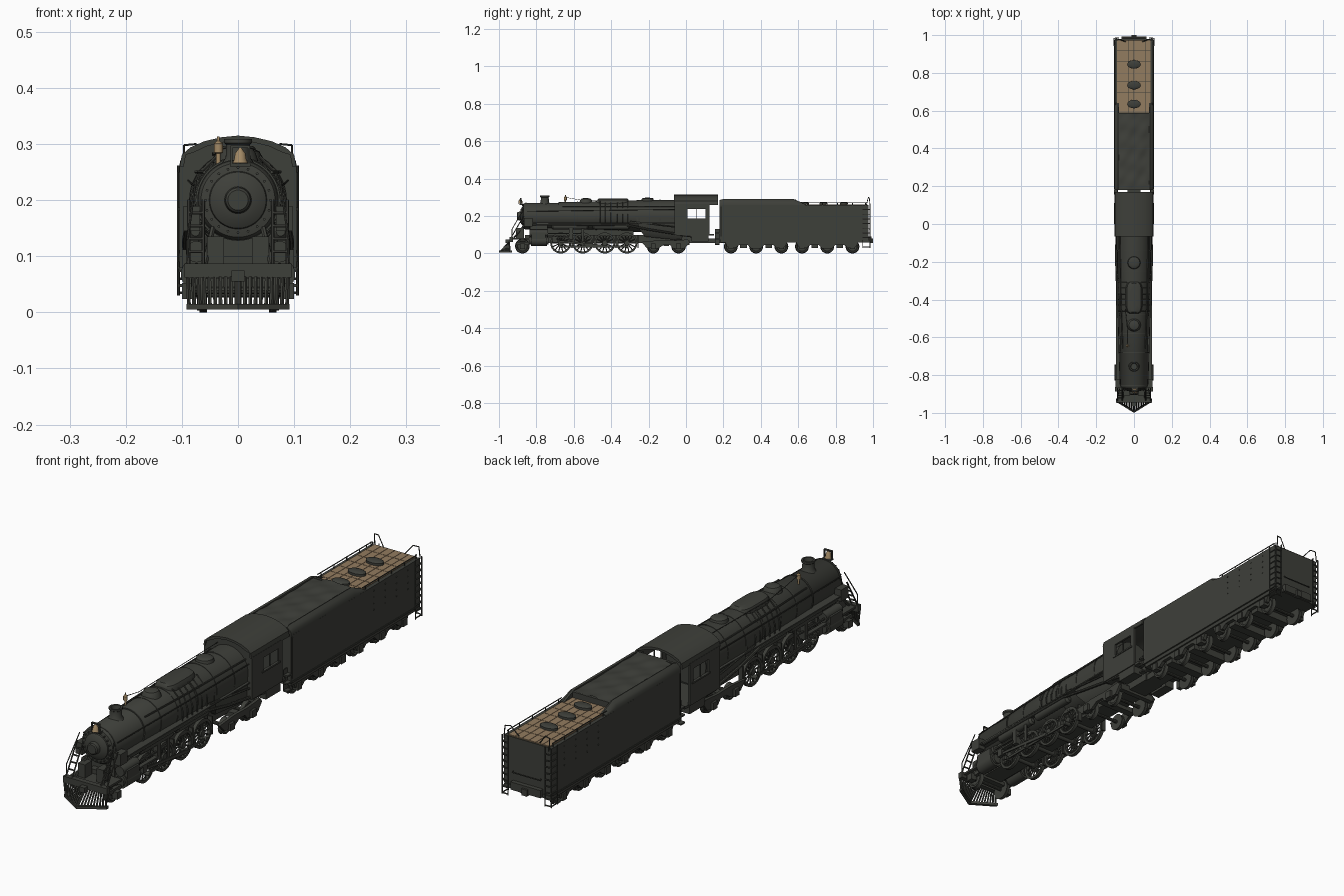
import bpy, bmesh, math
from mathutils import Vector

def material(name, c):
    m = bpy.data.materials.new(name)
    m.diffuse_color = (*c, 1)
    return m

IRON = material("dark_iron", (0.048, 0.050, 0.042))
BRASS = material("brass", (0.36, 0.25, 0.13))
WOOD = material("deck_wood", (0.29, 0.20, 0.115))

# ---------- helpers ----------
def finish(name, bm, mat=IRON, mirror=False):
    if mirror:
        d = bmesh.ops.duplicate(bm, geom=bm.verts[:] + bm.edges[:] + bm.faces[:])["geom"]
        for v in d:
            if isinstance(v, bmesh.types.BMVert):
                v.co.x *= -1
    bmesh.ops.recalc_face_normals(bm, faces=bm.faces[:])
    me = bpy.data.meshes.new(name)
    bm.to_mesh(me)
    bm.free()
    me.materials.append(mat)
    me.polygons.foreach_set("use_smooth", [True] * len(me.polygons))
    me.set_sharp_from_angle(angle=math.radians(35))
    ob = bpy.data.objects.new(name, me)
    bpy.context.collection.objects.link(ob)
    return ob

def loft(bm, rings, closed=False):
    vs = [[bm.verts.new(p) for p in r] for r in rings]
    n, k = len(vs[0]), len(vs)
    for i in range(k if closed else k - 1):
        a, b = vs[i], vs[(i + 1) % k]
        for j in range(n):
            bm.faces.new((a[j], a[(j + 1) % n], b[(j + 1) % n], b[j]))
    if not closed:
        bm.faces.new(vs[0])
        bm.faces.new(vs[-1])

def lathe(bm, prof, c, axis="z", n=24, closed=False, s=(1, 1)):
    rings = []
    for r, h in prof:
        ring = []
        for i in range(n):
            a = 2 * math.pi * i / n
            u, v = r * s[0] * math.cos(a), r * s[1] * math.sin(a)
            p = {"x": (h, u, v), "y": (u, h, v), "z": (u, v, h)}[axis]
            ring.append(Vector(c) + Vector(p))
        rings.append(ring)
    loft(bm, rings, closed)

def cyl(bm, c, r, h, axis="z", n=20):
    lathe(bm, [(r, -h / 2), (r, h / 2)], c, axis, n)

def box(bm, x0, x1, y0, y1, z0, z1):
    loft(bm, [[(x0, y0, z), (x1, y0, z), (x1, y1, z), (x0, y1, z)] for z in (z0, z1)])

def tube(bm, pts, r, n=6):
    for a, b in zip(pts, pts[1:]):
        a, b = Vector(a), Vector(b)
        q = (b - a).to_track_quat("Z", "Y")
        ring = [q @ Vector((r * math.cos(t * 6.2832 / n), r * math.sin(t * 6.2832 / n), 0)) for t in range(n)]
        loft(bm, [[a + p for p in ring], [b + p for p in ring]])

def side_prism(bm, prof, x0, x1):  # profile of (y, z)
    loft(bm, [[(x, y, z) for y, z in prof] for x in (x0, x1)])

def part(name, fn, items, mat=IRON, mirror=False):
    bm = bmesh.new()
    for it in items:
        fn(bm, *it)
    return finish(name, bm, mat, mirror)

# ---------- boiler ----------
part("boiler", lathe, [([(0.05, -0.872), (0.066, -0.868), (0.071, -0.86), (0.071, -0.68), (0.074, -0.675),
     (0.080, -0.40), (0.085, -0.25), (0.086, 0.0)], (0, 0, 0.2), "y", 48)])
part("boiler_bands", lathe, [([(r, -0.003), (r, 0.003)], (0, y, 0.2), "y", 48) for y, r in
     ((-0.855, 0.0725), (-0.68, 0.0755), (-0.58, 0.0775), (-0.48, 0.0795), (-0.36, 0.083), (-0.25, 0.0865), (-0.14, 0.0872))])
part("smokebox_door", lathe, [([(0.052, 0), (0.050, -0.006), (0.036, -0.014), (0.024, -0.016), (0.022, -0.03),
     (0.018, -0.034)], (0, -0.870, 0.2), "y", 40)])
part("door_bolts", cyl, [((0.058 * math.cos(a * math.pi / 10), -0.874, 0.2 + 0.058 * math.sin(a * math.pi / 10)),
     0.0026, 0.008, "y", 6) for a in range(20)])
part("smokestack", lathe, [([(0.030, 0), (0.022, 0.012), (0.021, 0.035), (0.025, 0.038), (0.025, 0.045), (0.018, 0.045),
     (0.016, 0.03)], (0, -0.755, 0.264), "z", 28)])
part("steam_domes", lathe, [
    ([(0.036, 0), (0.031, 0.015), (0.026, 0.022), (0.012, 0.026)], (0, -0.535, 0.27), "z", 28),
    ([(0.034, 0), (0.031, 0.012), (0.027, 0.015), (0.012, 0.017)], (0, -0.205, 0.281), "z", 28)])
def capsule(bm, w, y, z0, rows):  # long rounded dome
    loft(bm, [[(math.copysign(abs(math.cos(t)) ** .5, math.cos(t)) * w * k,
                y + math.copysign(abs(math.sin(t)) ** .5, math.sin(t)) * 0.085 * (0.8 + 0.2 * k), z0 + h)
               for t in [2 * math.pi * i / 32 for i in range(32)]] for k, h in rows])
part("sand_dome", capsule, [(0.045, -0.39, 0.262, ((1, 0), (1, 0.012), (0.85, 0.025), (0.5, 0.032)))])
part("sand_pipes", tube, [([(0.038, y, 0.278), (0.066, y, 0.25), (0.084, y, 0.2), (0.082, y, 0.165)], 0.0025)
     for y in (-0.46, -0.43, -0.40, -0.37, -0.34, -0.31)], mirror=True)
part("firebox_skirt", loft, [([[(-0.085, -0.27, 0.2), (0.085, -0.27, 0.2), (0.085, -0.01, 0.2), (-0.085, -0.01, 0.2)],
     [(-0.08, -0.25, 0.13), (0.08, -0.25, 0.13), (0.08, -0.01, 0.1), (-0.08, -0.01, 0.1)],
     [(-0.055, -0.22, 0.09), (0.055, -0.22, 0.09), (0.055, -0.03, 0.07), (-0.055, -0.03, 0.07)]],)])
part("boiler_rail", tube, [([(0.074, -0.85, 0.225), (0.084, -0.5, 0.23), (0.089, -0.06, 0.235)], 0.002),
     ([(0.06, -0.66, 0.25), (0.07, -0.4, 0.25), (0.075, -0.06, 0.25)], 0.003)], mirror=True)
part("whistle_cord", tube, [([(-0.035, -0.645, 0.30), (-0.035, -0.56, 0.285), (-0.045, -0.45, 0.28), (-0.045, -0.06, 0.285)], 0.0013)])

# ---------- brass bell and whistle ----------
part("bell", lathe, [([(0.014, 0), (0.011, 0.006), (0.009, 0.018), (0.004, 0.024), (0.002, 0.03)], (0.004, -0.885, 0.266), "z", 20)], BRASS)
part("bell_bracket", box, [(-0.014, 0.022, -0.89, -0.855, 0.26, 0.265), (-0.013, -0.01, -0.888, -0.88, 0.26, 0.295),
     (0.018, 0.021, -0.888, -0.88, 0.26, 0.295), (-0.013, 0.021, -0.888, -0.88, 0.293, 0.297)])
part("whistle", lathe, [([(0.004, 0), (0.004, 0.02), (0.008, 0.022), (0.008, 0.038), (0.003, 0.042), (0.002, 0.05)],
     (-0.035, -0.645, 0.263), "z", 12)], BRASS)

# ---------- running gear sides ----------
part("running_boards", box, [(0.06, 0.093, -0.83, -0.06, 0.160, 0.165), (0.068, 0.097, -0.865, -0.82, 0.145, 0.19)], mirror=True)
part("air_tanks", lathe, [([(0.008, a), (0.016, a + 0.008), (0.016, b - 0.008), (0.008, b)], (0.076, 0, 0.144), "y", 16)
     for a, b in ((-0.72, -0.52), (-0.50, -0.30))], mirror=True)
part("side_pipes", tube, [([(0.09, -0.80, 0.155), (0.09, -0.32, 0.152), (0.094, -0.2, 0.128), (0.092, 0.05, 0.088)], 0.006, 8),
     ([(0.086, -0.30, 0.17), (0.092, -0.05, 0.14)], 0.004)], mirror=True)
part("main_frame", box, [(-0.04, 0.04, -0.86, 0.12, 0.055, 0.10), (-0.03, 0.03, -0.78, -0.28, 0.09, 0.14),
     (-0.05, 0.05, -0.835, -0.74, 0.06, 0.15), (-0.035, 0.035, 0.1, 0.22, 0.055, 0.08)])
part("cylinders", cyl, [((0.074, -0.787, 0.068), 0.028, 0.085, "y", 24), ((0.074, -0.787, 0.108), 0.019, 0.10, "y", 20),
     ((0.074, -0.787, 0.068), 0.020, 0.105, "y", 20)], mirror=True)
part("cylinder_block", box, [(0.045, 0.1, -0.825, -0.75, 0.065, 0.112)], mirror=True)

# ---------- wheels ----------
def spoked(bm, x, y, r, spokes, turn):
    lathe(bm, [(r, -0.007), (r, 0.007), (r * .82, 0.007), (r * .82, -0.007)], (x, y, r), "x", 32, True)
    cyl(bm, (x, y, r), r * .24, 0.018, "x", 16)
    for i in range(spokes):
        a = 2 * math.pi * i / spokes
        d = Vector((0, math.cos(a), math.sin(a)))
        tube(bm, [Vector((x, y, r)) + d * r * .15, Vector((x, y, r)) + d * r * .85], r * .055, 5)
    arc = [turn + (i - 4) * 0.16 for i in range(9)]  # counterweight
    side_prism(bm, [(y + math.cos(t) * r * .86, r + math.sin(t) * r * .86) for t in arc], x - 0.005, x + 0.006)
DRIVERS = (-0.67, -0.552, -0.434, -0.316)
part("driving_wheels", spoked, [(0.062, y, 0.056, 14, 1.57) for y in DRIVERS], mirror=True)
part("driver_axles", cyl, [((0, y, 0.056), 0.01, 0.12, "x", 12) for y in DRIVERS])
part("crank_pins", cyl, [((0.076, y, 0.038), 0.008, 0.026, "x", 12) for y in DRIVERS], mirror=True)
part("side_rods", box, [(0.076, 0.081, -0.67, -0.316, 0.033, 0.043)], mirror=True)
part("main_rods", side_prism, [([(-0.70, 0.073), (-0.70, 0.063), (-0.434, 0.031), (-0.434, 0.045)], 0.083, 0.088)], mirror=True)
part("valve_gear", box, [(0.075, 0.092, -0.74, -0.62, 0.083, 0.09), (0.078, 0.092, -0.715, -0.69, 0.058, 0.085),
     (0.07, 0.09, -0.625, -0.605, 0.075, 0.15), (0.08, 0.086, -0.74, -0.55, 0.104, 0.110), (0.083, 0.088, -0.56, -0.545, 0.06, 0.145)], mirror=True)
part("brake_hangers", box, [(0.05, 0.068, y + 0.057, y + 0.063, 0.03, 0.10) for y in DRIVERS], mirror=True)

TRUCK = ((-0.875, 0.036), (-0.175, 0.030), (-0.04, 0.036))
TENDER = [(y, 0.034) for y in (0.24, 0.375, 0.51, 0.62, 0.755, 0.89)]
part("small_wheels", lathe, [([(r + .003, -0.008), (r, -0.003), (r, 0.007), (r * .8, 0.007), (r * .7, 0.003), (r * .3, 0.003),
     (r * .3, 0.008)], (0.066, y, r + .003), "x", 24) for y, r in TRUCK + tuple(TENDER)], mirror=True)
part("small_axles", cyl, [((0, y, r + .003), 0.007, 0.18, "x", 10) for y, r in TRUCK + tuple(TENDER)])
part("axle_boxes", box, [(0.076, 0.1, y - 0.013, y + 0.013, 0.024, 0.052) for y, r in TRUCK + tuple(TENDER)], mirror=True)
part("lead_truck_frame", box, [(0.076, 0.084, -0.91, -0.84, 0.045, 0.06), (-0.08, 0.08, -0.88, -0.85, 0.045, 0.06)], mirror=True)
part("trailing_truck_frame", side_prism, [([(-0.24, 0.062), (-0.21, 0.03), (-0.15, 0.026), (-0.12, 0.045), (-0.085, 0.045),
     (-0.07, 0.026), (-0.005, 0.028), (0.02, 0.06), (0.01, 0.075), (-0.07, 0.068), (-0.15, 0.07)], 0.078, 0.09)], mirror=True)
part("trailing_truck_beams", box, [(-0.08, 0.08, -0.12, -0.09, 0.04, 0.06), (-0.08, 0.08, 0.0, 0.02, 0.045, 0.07)])

# ---------- pilot ----------
part("pilot_beam", box, [(-0.095, 0.095, -0.945, -0.925, 0.062, 0.087), (-0.085, 0.085, -0.93, -0.84, 0.075, 0.083),
     (-0.012, 0.012, -0.965, -0.94, 0.055, 0.075)])
def pilot_bar(bm, t):
    tube(bm, [(0.09 * t, -0.945, 0.062), (0.088 * t, -0.994 + 0.055 * t, 0.012)], 0.0036, 5)
part("pilot_bars", pilot_bar, [(0.03 + i * 0.107,) for i in range(10)], mirror=True)
part("pilot_foot", loft, [([[(0, -1, z), (0.092, -0.943, z), (0.092, -0.93, z), (0, -0.985, z)] for z in (0.005, 0.015)],)], mirror=True)
part("front_steps", tube, [([(x, -0.935, 0.085), (x, -0.868, 0.2)], 0.003) for x in (0.062, 0.088)] +
     [([(0.062, -0.935 + .0134 * i, 0.085 + .023 * i), (0.088, -0.935 + .0134 * i, 0.085 + .023 * i)], 0.003) for i in range(1, 5)] +
     [([(0.06, -0.92, 0.083), (0.045, -0.865, 0.15)], 0.005), ([(0.09, -0.93, 0.085), (0.09, -0.93, 0.13), (0.075, -0.87, 0.235)], 0.002)], mirror=True)
part("pilot_deck_boxes", box, [(0.025, 0.055, -0.91, -0.865, 0.083, 0.135)], mirror=True)

# ---------- cab ----------
ARCH = [(0.104, 0.26), (0.100, 0.281), (0.085, 0.294), (0.060, 0.305), (0.030, 0.312)]
OUTER = ARCH + [(0, 0.315)] + [(-x, z) for x, z in ARCH[::-1]]
INNER = [(x * 0.93, z - 0.009 if abs(x) < 0.1 else z) for x, z in OUTER]
part("cab_roof", loft, [([[(x, y, z) for x, z in OUTER + INNER[::-1]] for y in (-0.065, 0.17)],)])
part("cab_front_wall", loft, [([[(x, y, z) for x, z in [(-0.1, 0.1), (0.1, 0.1)] + INNER] for y in (-0.06, -0.05)],)])
part("cab_sides", box, [(0.096, 0.104, -0.062, 0.125, 0.1, 0.187), (0.096, 0.104, -0.062, 0.125, 0.238, 0.265),
     (0.096, 0.104, -0.062, 0.008, 0.187, 0.238), (0.096, 0.104, 0.103, 0.125, 0.187, 0.238),
     (0.103, 0.107, 0.0, 0.112, 0.181, 0.187), (0.098, 0.102, 0.053, 0.056, 0.187, 0.238)], mirror=True)
part("cab_floor", box, [(-0.1, 0.1, -0.05, 0.15, 0.095, 0.105)])
part("cab_steps", box, [(0.085, 0.105, 0.155, 0.18, z, z + 0.006) for z in (0.045, 0.075, 0.105)] +
     [(0.085, 0.089, 0.155, 0.18, 0.045, 0.13), (0.06, 0.1, 0.03, 0.12, 0.065, 0.095)], mirror=True)

# ---------- tender ----------
part("tender_body", box, [(-0.104, 0.104, 0.18, 0.975, 0.072, 0.258), (-0.1, 0.1, 0.185, 0.98, 0.058, 0.072),
     (-0.106, 0.106, 0.182, 0.972, 0.072, 0.078), (-0.085, 0.085, 0.18, 0.19, 0.25, 0.285)])
SH = [(0.104, 0.256), (0.103, 0.27), (0.097, 0.282), (0.086, 0.291), (0.079, 0.288), (0.079, 0.256)]
part("coal_bunker_shoulders", loft, [([[(x, y, 0.256 + (z - 0.256) * k) for x, z in SH]
     for y, k in ((0.18, 0.85), (0.2, 1), (0.575, 1), (0.64, 0.2))],)], mirror=True)
bm = bmesh.new()  # uneven coal load
bmesh.ops.create_grid(bm, x_segments=14, y_segments=30, size=1)
for v in bm.verts:
    x, y = v.co.x * 0.082, 0.387 + v.co.y * 0.2
    bump = 0.003 * math.sin(x * 50 + y * 23) * math.cos(y * 41 - x * 28) + 0.001 * math.sin(x * 90 - y * 70)
    v.co = (x, y, 0.282 + bump + 0.006 * (1 - v.co.x ** 2))
finish("coal_load", bm)
part("bunker_rear_plate", box, [(-0.082, 0.082, 0.578, 0.588, 0.25, 0.284)])
part("deck_planks", box, [(-0.09 + i * 0.03, -0.0615 + i * 0.03, 0.589 + j * 0.0548, 0.642 + j * 0.0548, 0.256, 0.262)
     for i in range(6) for j in range(7)], WOOD)
part("water_hatches", lathe, [([(0.036, 0), (0.036, 0.010), (0.030, 0.013), (0.012, 0.015)], (0, y, 0.261), "z", 28, False, (1, 0.62))
     for y in (0.635, 0.735, 0.845)])
part("deck_rails", tube, [([(0.097, 0.63, 0.272), (0.097, 0.965, 0.272)], 0.002)] +
     [([(0.097, y, 0.256), (0.097, y, 0.272)], 0.002) for y in (0.65, 0.73, 0.81, 0.89, 0.96)] +
     [([(0.098, 0.985, 0.25), (0.096, 0.98, 0.298), (0.075, 0.975, 0.300), (0.045, 0.965, 0.262)], 0.002)], mirror=True)
part("rear_ladders", tube, [([(x, y, 0.03), (x, y, 0.262)], 0.0025) for x, y in ((0.106, 0.945), (0.106, 0.983), (0.08, 0.985))] +
     [([(0.106, 0.945, 0.035 + i * .025), (0.106, 0.983, 0.035 + i * .025), (0.08, 0.985, 0.035 + i * .025)], 0.0025) for i in range(9)] +
     [([(0.105, 0.187, 0.09), (0.105, 0.187, 0.25)], 0.002)], mirror=True)
part("rear_coupler", box, [(-0.065, 0.065, 0.975, 0.992, 0.06, 0.09), (-0.012, 0.012, 0.98, 1.0, 0.055, 0.08)])
part("rear_grab_rail", tube, [([(-0.06, 0.98, 0.13), (-0.06, 0.985, 0.125), (0.06, 0.985, 0.125), (0.06, 0.98, 0.13)], 0.002)])
part("tender_rivets", cyl, [((0.104, y, z), 0.0025, 0.005, "x", 6) for y in (0.69, 0.76, 0.83, 0.90)
     for z in (0.165, 0.19, 0.215, 0.24)], mirror=True)
for n, c in (("front", 0.375), ("rear", 0.755)):
    part(n + "_tender_truck_frame", side_prism, [([(c - .165, 0.058), (c - .155, 0.036), (c - .11, 0.03), (c - .09, 0.046), (c - .045, 0.046),
         (c - .025, 0.026), (c + .025, 0.026), (c + .045, 0.046), (c + .09, 0.046), (c + .11, 0.03), (c + .155, 0.036), (c + .165, 0.058)],
         0.08, 0.094)], mirror=True)
    part(n + "_tender_truck_bolsters", box, [(-0.08, 0.08, c + d - 0.018, c + d + 0.018, 0.03, 0.058) for d in (-0.067, 0.067)])
